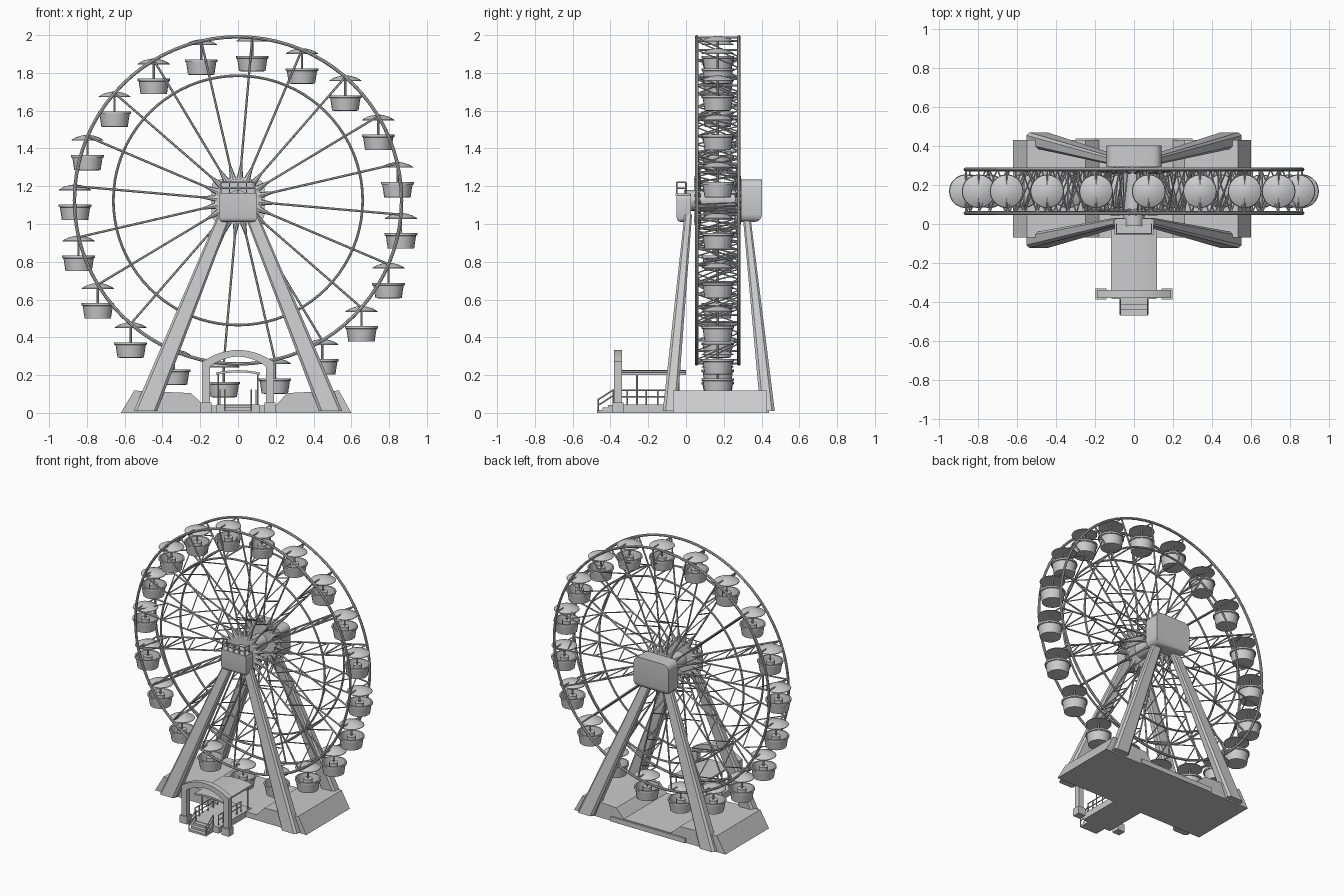
import bpy, bmesh
from math import sin, cos, pi, radians
from mathutils import Vector, Matrix

if "Cube" in bpy.data.objects:
    bpy.data.objects.remove(bpy.data.objects["Cube"])

ZC, YC, R_OUT, R_IN = 1.125, 0.168, 0.866, 0.66
YF, YB = 0.056, 0.28
ANGLES = [radians(5 + 18 * i) for i in range(20)]


def finish(bm, name, smooth=False):
    bmesh.ops.recalc_face_normals(bm, faces=bm.faces)
    me = bpy.data.meshes.new(name)
    bm.to_mesh(me)
    bm.free()
    ob = bpy.data.objects.new(name, me)
    bpy.context.collection.objects.link(ob)
    if smooth:
        bpy.ops.object.select_all(action='DESELECT')
        ob.select_set(True)
        bpy.context.view_layer.objects.active = ob
        bpy.ops.object.shade_smooth_by_angle(angle=radians(35))
    return ob


def rod(bm, a, b, r, r2=None, n=6):
    a, b = Vector(a), Vector(b)
    d = b - a
    m = Matrix.Translation((a + b) / 2) @ d.to_track_quat('Z', 'Y').to_matrix().to_4x4()
    bmesh.ops.create_cone(bm, cap_ends=True, segments=n, radius1=r,
                          radius2=r if r2 is None else r2, depth=d.length, matrix=m)


def box(bm, x0, x1, y0, y1, z0, z1):
    m = Matrix.Translation(((x0 + x1) / 2, (y0 + y1) / 2, (z0 + z1) / 2))
    m = m @ Matrix.Diagonal((x1 - x0, y1 - y0, z1 - z0, 1))
    return bmesh.ops.create_cube(bm, size=1, matrix=m)['verts']


def loft(bm, loops, cap=True):
    rows = [[bm.verts.new(p) for p in lp] for lp in loops]
    n = len(rows[0])
    for a, b in zip(rows, rows[1:]):
        for i in range(n):
            bm.faces.new((a[i], a[(i + 1) % n], b[(i + 1) % n], b[i]))
    if cap:
        bm.faces.new(rows[0])
        bm.faces.new(rows[-1])


def prism(bm, prof, y0, y1):
    loft(bm, [[(x, y, z) for x, z in prof] for y in (y0, y1)])


def polar(r, a, y):
    return (r * sin(a), y, ZC + r * cos(a))


# wheel rings, two large and two small
for y, side in ((YF, 'front'), (YB, 'back')):
    for r, t, kind in ((R_OUT, .009, 'outer'), (R_IN, .007, 'inner')):
        bm = bmesh.new()
        loops = []
        for k in range(8):
            q = 2 * pi * k / 8
            loops.append([polar(r + t * cos(q), 2 * pi * i / 80, y + t * sin(q)) for i in range(80)])
        loft(bm, loops + [loops[0]], cap=False)
        bmesh.ops.remove_doubles(bm, verts=bm.verts, dist=1e-5)
        finish(bm, f'{side}_{kind}_ring', True)

# spokes with zigzag lattice and cross ties
spokes, lattice = bmesh.new(), bmesh.new()
for a in ANGLES:
    for y in (YF + .006, YB - .006):
        rod(spokes, polar(.08, a, y), polar(R_OUT, a, y), .006)
    N = 7
    for i in range(N):
        r0, r1 = .14 + (R_OUT - .14) * i / N, .14 + (R_OUT - .14) * (i + 1) / N
        ya, yb = (YF, YB) if i % 2 else (YB, YF)
        rod(lattice, polar(r0, a, ya), polar(r1, a, yb), .004, n=5)
    for r in (R_OUT, R_IN):
        rod(lattice, polar(r, a, YF), polar(r, a, YB), .005)
finish(spokes, 'spokes', True)
finish(lattice, 'spoke_lattice', True)

# hub discs with spikes, on an axle
bm = bmesh.new()
rod(bm, (0, -.01, ZC), (0, .34, ZC), .055, n=24)
for y in (YF + .006, YB - .006):
    rod(bm, (0, y - .012, ZC), (0, y + .012, ZC), .125, n=40)
    for a in ANGLES:
        rod(bm, polar(.11, a, y), polar(.195, a, y), .019, .005, n=8)
finish(bm, 'hub', True)

# gondola: canopy, post and open basket, origin at the hanging point
bm = bmesh.new()


def lathe(prof, n=20):
    loft(bm, [[(r * cos(2 * pi * i / n), r * sin(2 * pi * i / n), z) for i in range(n)]
              for r, z in prof])


lathe([(.02, -.016), (.085, -.022), (.084, -.018), (.06, -.004), (.03, .005), (.01, .008)])
lathe([(.055, -.18), (.07, -.178), (.08, -.112), (.087, -.11), (.087, -.098),
       (.077, -.098), (.066, -.16), (.02, -.16)])
rod(bm, (0, 0, -.165), (0, 0, 0), .006, n=8)
rod(bm, (0, 0, -.165), (0, 0, -.1), .03, n=12)
first = finish(bm, 'gondola', True)
for i, a in enumerate(ANGLES):
    ob = first if i == 0 else first.copy()
    if i:
        bpy.context.collection.objects.link(ob)
    ob.location = polar(R_OUT, a, YC)

# support legs, chamfered and tapering upward
SECTION = [(-1, -.6), (-.75, -1), (.75, -1), (1, -.6), (1, .6), (.75, 1), (-.75, 1), (-1, .6)]
for name, yb, yt in (('front_leg', -.085, .012), ('back_leg', .432, .32)):
    for s in (-1, 1):
        bm = bmesh.new()
        ends = [(.49, yb, .01, .062, .038), (.07, yt, 1.05, .036, .02)]
        loft(bm, [[(s * (x + u * w), y + v * d, z) for u, v in SECTION] for x, y, z, w, d in ends])
        finish(bm, name)

# hub housings
for name, dims, bev in (('front_housing', (-.1, .1, -.05, .027, 1.01, 1.16), .025),
                        ('back_housing', (-.14, .14, .292, .402, 1.01, 1.235), .04)):
    bm = bmesh.new()
    box(bm, *dims)
    y_out = dims[2] if bev < .03 else dims[3]
    edges = []
    for e in bm.edges:
        p, q = (v.co for v in e.verts)
        along_y = abs(p.y - q.y) > .01
        low_outer = p.z < 1.02 and q.z < 1.02 and abs(p.y - y_out) + abs(q.y - y_out) < .01
        if along_y or low_outer:
            edges.append(e)
    bmesh.ops.bevel(bm, geom=edges, offset=bev, segments=3, profile=.5, affect='EDGES')
    finish(bm, name, True)

# service railing on the front housing
bm = bmesh.new()
box(bm, -.1, .1, -.055, .025, 1.15, 1.162)
for x in (-.09, -.045, 0, .045, .09):
    rod(bm, (x, -.05, 1.155), (x, -.05, 1.22), .004)
for z in (1.19, 1.22):
    rod(bm, (-.09, -.05, z), (.09, -.05, z), .004)
    for x in (-.09, .09):
        rod(bm, (x, -.05, z), (x, 0, z), .004)
for x in (-.09, .09):
    rod(bm, (x, 0, 1.155), (x, 0, 1.22), .004)
finish(bm, 'service_railing')

# ground base with a lower trough in the middle
bm = bmesh.new()
prism(bm, [(-.62, 0), (-.55, .118), (-.25, .105), (-.18, .04), (.2, .04),
           (.26, .105), (.535, .118), (.6, 0)], -.07, .43)
finish(bm, 'base')
bm = bmesh.new()
box(bm, -.3, .3, .42, .44, 0, .035)
finish(bm, 'base_back_strip')

# boarding deck and stairs
bm = bmesh.new()
box(bm, -.115, .115, -.385, -.01, 0, .045)
for i in range(3):
    box(bm, -.07, .07, -.47 + .028 * i, -.38, 0, .014 * (i + 1))
finish(bm, 'boarding_deck')

# boarding roof with posts
bm = bmesh.new()
xs = [-.117 + .234 * i / 8 for i in range(9)]
top = [(x, .226 - .9 * x * x) for x in xs]
prism(bm, top + [(x, z - .012) for x, z in reversed(top)], -.34, 0)
for x in (-.105, .105):
    for y in (-.26, -.04):
        rod(bm, (x, y, .04), (x, y, .212), .005)
finish(bm, 'boarding_roof', True)

# deck and stair handrails
bm = bmesh.new()
for x in (-.095, .095):
    for z in (.085, .12):
        rod(bm, (x, -.36, z), (x, -.1, z), .004)
    for y in (-.36, -.31, -.21, -.15, -.1):
        rod(bm, (x, y, .04), (x, y, .12), .004)
for x in (-.07, .07):
    rod(bm, (x, -.465, .01), (x, -.465, .075), .004)
    rod(bm, (x, -.385, .03), (x, -.385, .125), .004)
    for z in (.04, .07):
        rod(bm, (x, -.465, z), (x, -.385, z + .052), .004)
finish(bm, 'handrails')

# entrance arch
bm = bmesh.new()
ts = [-1 + i / 6 for i in range(13)]
outer = [(.19 * t, .333 - .062 * t * t) for t in ts]
inner = [(.148 * t, .298 - .052 * t * t) for t in ts]
prism(bm, [(-.19, 0)] + outer + [(.19, 0), (.148, 0)] + inner[::-1] + [(-.148, 0)], -.38, -.34)
for s in (-1, 1):
    box(bm, s * .169 - .029, s * .169 + .029, -.388, -.332, 0, .055)
finish(bm, 'entrance_arch', True)
